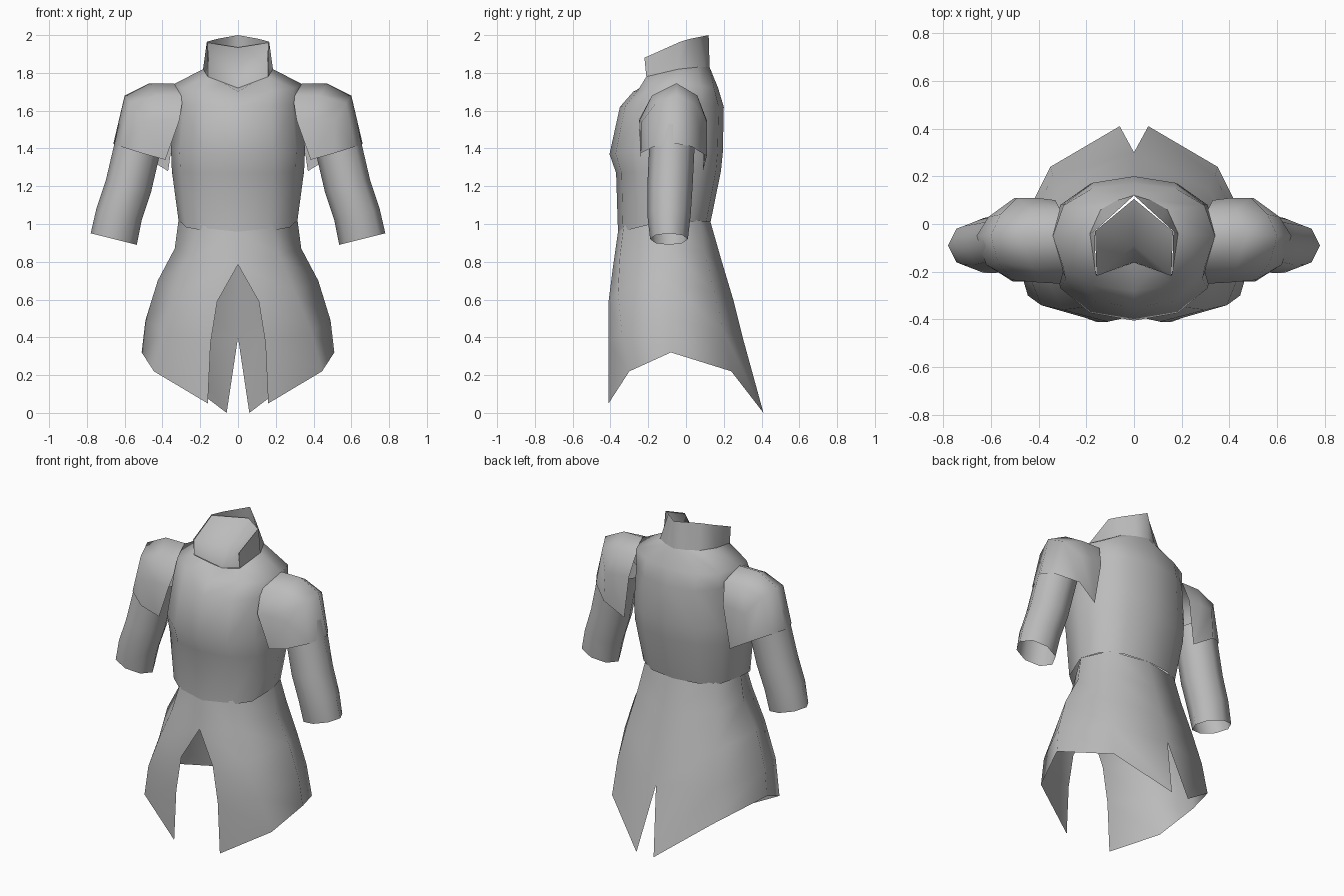
import bpy
import bmesh
from math import cos, sin, pi

default_cube = bpy.data.objects.get("Cube")
if default_cube:
    bpy.data.objects.remove(default_cube, do_unlink=True)

# One cloth colour for the whole garment
cloth = bpy.data.materials.new("grey_cloth")
cloth.use_nodes = True
cloth_colour = (0.5, 0.5, 0.5, 1)
cloth.diffuse_color = cloth_colour
for node in cloth.node_tree.nodes:
    if node.type == "BSDF_PRINCIPLED":
        node.inputs["Base Color"].default_value = cloth_colour


def sheet(name, rows, closed=False):
    """Loft a surface through rows of points and mirror it across x = 0."""
    bm = bmesh.new()
    grid = [[bm.verts.new(point) for point in row] for row in rows]
    for lower, upper in zip(grid, grid[1:]):
        count = len(lower)
        for i in range(count if closed else count - 1):
            j = (i + 1) % count
            bm.faces.new((lower[i], lower[j], upper[j], upper[i]))
    bmesh.ops.remove_doubles(bm, verts=bm.verts[:], dist=0.001)
    bmesh.ops.recalc_face_normals(bm, faces=bm.faces[:])
    for face in bm.faces:
        face.smooth = True
    mesh = bpy.data.meshes.new(name)
    bm.to_mesh(mesh)
    bm.free()
    mesh.materials.append(cloth)
    obj = bpy.data.objects.new(name, mesh)
    bpy.context.collection.objects.link(obj)
    mirror = obj.modifiers.new("Mirror", "MIRROR")
    mirror.use_axis[0] = True
    mirror.use_mirror_merge = True
    mirror.merge_threshold = 0.001
    return obj


def half_ring(width, front, side, back):
    """Half cross-section; front, side and back are (y, z) pairs."""
    shape = [(0, 1), (.52, .9), (.87, .58), (1, 0)]
    points = []
    for end, order in ((front, shape), (back, shape[2::-1])):
        for across, blend in order:
            y, z = (s + (e - s) * blend for s, e in zip(side, end))
            points.append((width * across, y, z))
    return points


def oval(centre, radius_x, radius_y, slope, sides=8):
    """Closed sleeve ring, tilted upward on its outer side."""
    cx, cy, cz = centre
    ring = []
    for i in range(sides):
        angle = 2 * pi * i / sides
        dx = radius_x * cos(angle)
        ring.append((cx + dx, cy + radius_y * sin(angle), cz + slope * dx))
    return ring


# Torso, from waist to neckline
neckline = [(0, -.16, 1.72), (.08, -.19, 1.75), (.16, -.21, 1.78),
            (.185, -.04, 1.82), (.14, .06, 1.83), (.07, .1, 1.83), (0, .125, 1.83)]
sheet("torso", [
    half_ring(.315, (-.36, .955), (-.1, 1.02), (.13, 1.01)),
    half_ring(.35, (-.37, 1.27), (-.08, 1.28), (.185, 1.28)),
    half_ring(.355, (-.405, 1.37), (-.08, 1.4), (.195, 1.38)),
    half_ring(.33, (-.35, 1.62), (-.07, 1.65), (.2, 1.62)),
    half_ring(.34, (-.28, 1.7), (-.05, 1.74), (.17, 1.72)),
    neckline,
])

# Standing collar, rising toward the back
collar_top = [(.16, -.22, 1.88), (.165, -.03, 1.965), (.11, .02, 1.98),
              (.055, .07, 1.99), (0, .12, 2)]
sheet("collar", [neckline[2:], collar_top])

# Lining inside the neck opening
sheet("neck_lining", [
    [neckline[0], neckline[2]],
    [(0, -.09, 1.83), (.157, -.218, 1.875)],
    [(0, .105, 1.935), (.163, -.03, 1.96)],
])

# Flared skirt: one vertical path per seam, slit at the front and back
front_slit = [(0, -.36, .96), (0, -.385, .785), (.11, -.41, .59),
              (.145, -.41, .37), (.16, -.41, .05)]
front_seam = [(.18, -.33, .99), (.22, -.35, .83), (.3, -.36, .64),
              (.39, -.34, .43), (.445, -.3, .22)]
side_seam = [(.315, -.1, 1.02), (.335, -.1, .87), (.425, -.1, .7),
             (.49, -.09, .49), (.51, -.08, .32)]
back_seam = [(.24, .07, 1.02), (.27, .1, .85), (.31, .15, .64),
             (.34, .2, .43), (.35, .24, .22)]
back_slit = [(0, .13, 1.01), (0, .19, .8), (0, .25, .6),
             (0, .3, .4), (.06, .41, 0)]
sheet("skirt", [front_slit, front_seam, side_seam, back_seam, back_slit])

# Lower sleeves
sheet("sleeves", [
    oval((.51, -.07, 1.5), .12, .12, .25),
    oval((.58, -.085, 1.2), .12, .12, .25),
    oval((.63, -.09, 1.05), .12, .115, .25),
    oval((.658, -.09, .92), .122, .1, .25),
], closed=True)

# Shoulder caps: arcs from the torso seam out to the rim, pinched at both ends
front_tip = (.385, -.24, 1.34)
back_tip = (.37, .09, 1.28)
cap_arcs = [
    [(.31, -.25, 1.55), (.29, -.18, 1.68), (.34, -.05, 1.745), (.31, .06, 1.68), (.33, .1, 1.55)],
    [(.4, -.245, 1.55), (.43, -.18, 1.68), (.47, -.05, 1.745), (.43, .06, 1.68), (.41, .11, 1.55)],
    [(.51, -.235, 1.54), (.57, -.16, 1.64), (.6, -.05, 1.68), (.56, .04, 1.64), (.49, .11, 1.54)],
    [(.51, -.24, 1.375), (.62, -.17, 1.41), (.66, -.05, 1.425), (.61, .03, 1.41), (.5, .11, 1.36)],
]
sheet("shoulder_caps", [[front_tip] + arc + [back_tip] for arc in cap_arcs])
